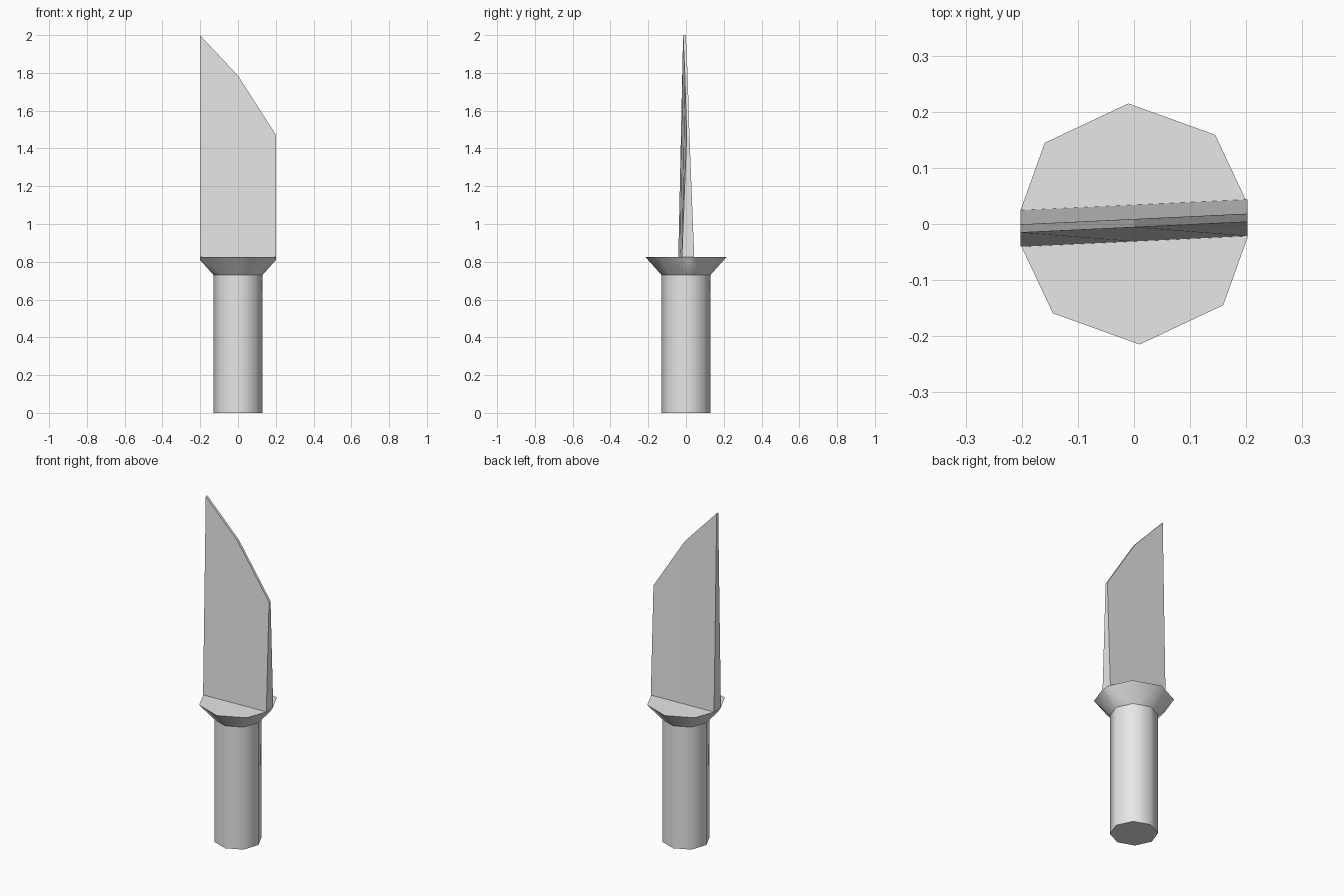
import bpy
import bmesh
import math

old = bpy.data.objects.get("Cube")
if old:
    bpy.data.objects.remove(old, do_unlink=True)

TURN = math.radians(2.7)   # slight twist of the whole knife
HALF_WIDTH = 0.202
GUARD_TOP = 0.825
GUARD_BASE = 0.73

grey = bpy.data.materials.new("light_grey")
grey.use_nodes = True
colour = (0.8, 0.8, 0.8, 1)
grey.diffuse_color = colour
grey.node_tree.nodes["Principled BSDF"].inputs["Base Color"].default_value = colour


def finish(name, bm, smooth_angle=None):
    bmesh.ops.recalc_face_normals(bm, faces=bm.faces[:])
    mesh = bpy.data.meshes.new(name)
    bm.to_mesh(mesh)
    bm.free()
    mesh.materials.append(grey)
    obj = bpy.data.objects.new(name, mesh)
    bpy.context.collection.objects.link(obj)
    if smooth_angle:
        bpy.ops.object.select_all(action="DESELECT")
        obj.select_set(True)
        bpy.context.view_layer.objects.active = obj
        bpy.ops.object.shade_smooth_by_angle(angle=math.radians(smooth_angle))
    return obj


def octagon_frustum(r_low, r_high, z_low, z_high):
    bm = bmesh.new()
    rings = []
    for r, z in ((r_low, z_low), (r_high, z_high)):
        angles = [TURN + i * math.tau / 8 for i in range(8)]
        rings.append([bm.verts.new((r * math.cos(a), r * math.sin(a), z)) for a in angles])
    low, high = rings
    for i in range(8):
        j = (i + 1) % 8
        bm.faces.new((low[i], low[j], high[j], high[i]))
    bm.faces.new(low[::-1])
    bm.faces.new(high)
    return bm


# Handle
finish("handle", octagon_frustum(0.13, 0.13, 0, GUARD_BASE), 50)

# Flared guard, trimmed flush with the blade edges
guard = octagon_frustum(0.13, 0.215, GUARD_BASE, GUARD_TOP)
for side in (-1, 1):
    cut = bmesh.ops.bisect_plane(
        guard, geom=guard.verts[:] + guard.edges[:] + guard.faces[:],
        plane_co=(side * HALF_WIDTH, 0, 0), plane_no=(side, 0, 0), clear_outer=True)
    rim = [e for e in cut["geom_cut"] if isinstance(e, bmesh.types.BMEdge)]
    bmesh.ops.holes_fill(guard, edges=rim, sides=0)
finish("guard", guard, 50)

# Blade, tapering in thickness towards its slanted tip
blade = bmesh.new()
sections = []
for x, z_tip in ((-HALF_WIDTH, 2.0), (0, 1.785), (HALF_WIDTH, 1.47)):
    centre = 0.0015 + x * math.tan(TURN)
    corners = ((-0.0325, GUARD_TOP), (0.0325, GUARD_TOP), (0.0073, z_tip), (-0.0073, z_tip))
    sections.append([blade.verts.new((x, centre + y, z)) for y, z in corners])
for a, b in zip(sections, sections[1:]):
    for i in range(4):
        j = (i + 1) % 4
        blade.faces.new((a[i], a[j], b[j], b[i]))
blade.faces.new(sections[0][::-1])
blade.faces.new(sections[-1])
finish("blade", blade)
